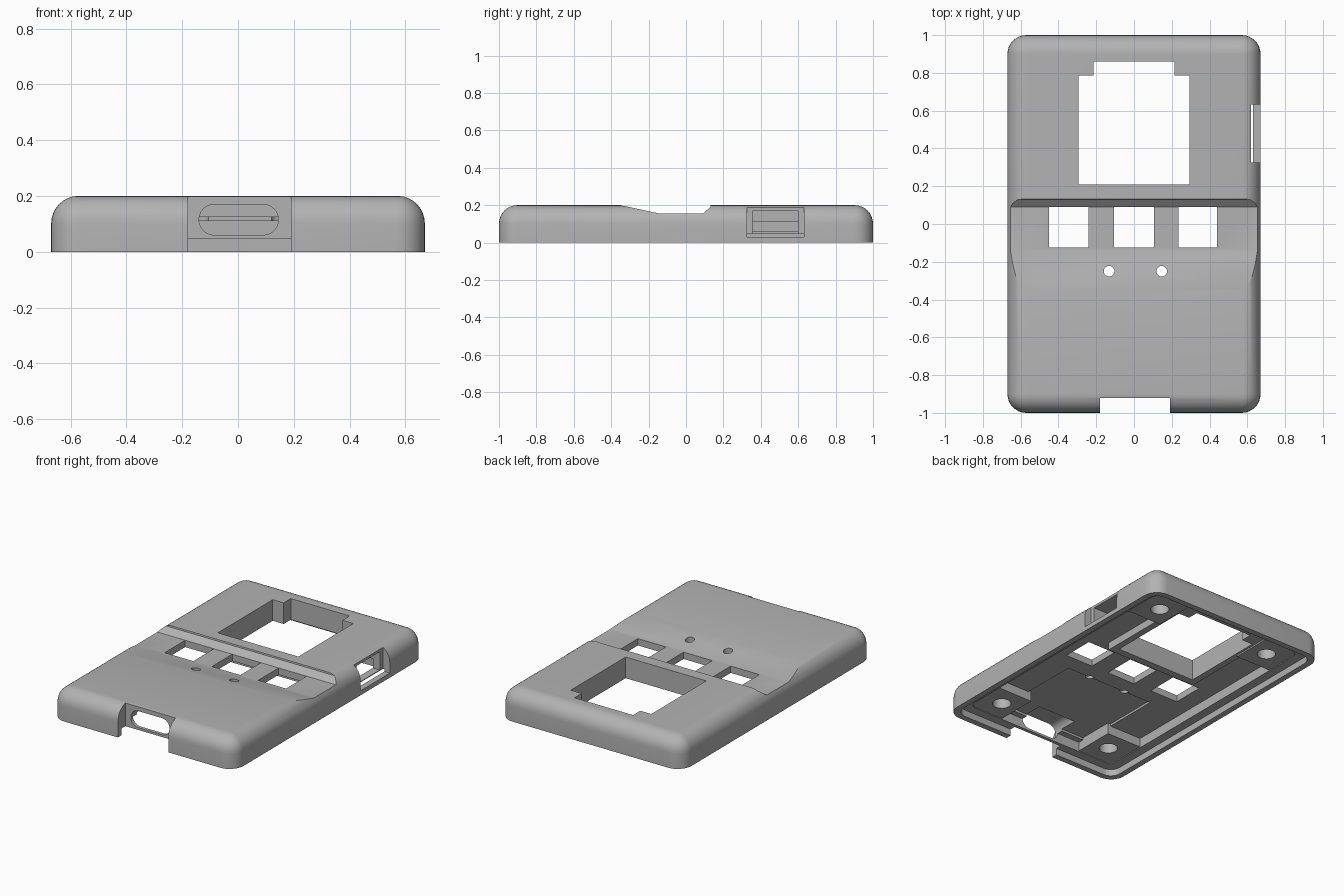
import bpy, bmesh, math
from mathutils import Vector

if "Cube" in bpy.data.objects:
    bpy.data.objects.remove(bpy.data.objects["Cube"])

mat = bpy.data.materials.new("matte grey plastic")
mat.use_nodes = True
grey = (0.45, 0.45, 0.45, 1)
mat.diffuse_color = grey
mat.node_tree.nodes["Principled BSDF"].inputs["Base Color"].default_value = grey


def loft(name, rings):
    """Closed solid skinned through rings of equal point count."""
    bm = bmesh.new()
    loops = [[bm.verts.new(p) for p in ring] for ring in rings]
    n = len(loops[0])
    for a, b in zip(loops, loops[1:]):
        for i in range(n):
            j = (i + 1) % n
            bm.faces.new((a[i], a[j], b[j], b[i]))
    bm.faces.new(loops[0][::-1])
    bm.faces.new(loops[-1])
    bmesh.ops.recalc_face_normals(bm, faces=bm.faces)
    mesh = bpy.data.meshes.new(name)
    bm.to_mesh(mesh)
    bm.free()
    mesh.materials.append(mat)
    obj = bpy.data.objects.new(name, mesh)
    bpy.context.collection.objects.link(obj)
    return obj


def round_rect(hx, hy, r, z, steps=8):
    ring = []
    for q, (sx, sy) in enumerate(((1, 1), (-1, 1), (-1, -1), (1, -1))):
        for k in range(steps + 1):
            a = math.pi / 2 * (q + k / steps)
            ring.append((sx * (hx - r) + r * math.cos(a), sy * (hy - r) + r * math.sin(a), z))
    return ring


def prism(name, points, depth):
    return loft(name, [points, [Vector(p) + Vector(depth) for p in points]])


def box(name, x, y, z):
    base = [(x[0], y[0], z[0]), (x[1], y[0], z[0]), (x[1], y[1], z[0]), (x[0], y[1], z[0])]
    return prism(name, base, (0, 0, z[1] - z[0]))


def disc(name, x, y, r, z, height):
    pts = [(x + r * math.cos(t * math.pi / 16), y + r * math.sin(t * math.pi / 16), z)
           for t in range(32)]
    return prism(name, pts, (0, 0, height))


def rounded_block(name, hx, hy, r, z0, z1):
    return loft(name, [round_rect(hx, hy, r, z0), round_rect(hx, hy, r, z1)])


# Outer body with rounded corners and a rounded top edge
W, L, H, R = 0.67, 1.0, 0.2, 0.1
rings = [round_rect(W, L, R, 0)]
for k in range(9):
    a = math.pi / 2 * k / 8
    inset = 0.097 * (1 - math.cos(a))
    rings.append(round_rect(W - inset, L - inset, R - inset, H - R + R * math.sin(a)))
shell = loft("case_shell", rings)


def combine(part, operation):
    mod = shell.modifiers.new(part.name, "BOOLEAN")
    mod.operation, mod.object, mod.solver = operation, part, "EXACT"
    bpy.context.view_layer.objects.active = shell
    bpy.ops.object.modifier_apply(modifier=mod.name)
    bpy.data.objects.remove(part)


def cut(part):
    combine(part, "DIFFERENCE")


def add(part):
    combine(part, "UNION")


# Hollow underside with a stepped lip around the rim
cut(rounded_block("lip_rebate", 0.63, 0.96, 0.07, -0.1, 0.045))
cut(rounded_block("cavity", 0.57, 0.9, 0.05, -0.1, 0.11))
cut(box("board_pocket", (-0.33, 0.33), (-0.86, -0.24), (0, 0.125)))

# Screen surround and four screw bosses
add(box("screen_surround", (-0.34, 0.34), (0.16, 0.93), (0.06, 0.13)))
for sx in (-1, 1):
    for sy in (-1, 1):
        add(box("screw_boss", sorted((sx * 0.31, sx * 0.6)),
                sorted((sy * 0.62, sy * 0.93)), (0.05, 0.13)))
        cut(disc("screw_hole", sx * 0.43, sy * 0.76, 0.057, -0.1, 0.25))

# Thumb trough across the top
trough = [(-0.583, 0.25), (-0.14, 0.155), (0.09, 0.155), (0.13, 0.19), (0.14, 0.25)]
cut(prism("trough", [(-1, y, z) for y, z in trough], (2, 0, 0)))

# Screen window with its upper tab
cut(box("screen_window", (-0.295, 0.295), (0.21, 0.785), (-0.1, 0.3)))
cut(box("screen_tab", (-0.215, 0.215), (0.7, 0.86), (-0.1, 0.3)))

# Button windows and indicator holes
for x in ((-0.45, -0.24), (-0.105, 0.105), (0.235, 0.44)):
    cut(box("button_window", x, (-0.125, 0.09), (-0.1, 0.3)))
for x in (-0.132, 0.147):
    cut(disc("indicator_hole", x, -0.25, 0.028, -0.1, 0.5))

# Front connector recess and its capsule opening
cut(box("front_recess", (-0.18, 0.19), (-1.1, -0.922), (-0.1, 0.3)))
capsule = []
for side, cx in ((1, 0.09), (-1, -0.085)):
    for k in range(13):
        a = -math.pi / 2 + math.pi * k / 12
        capsule.append((cx + side * 0.055 * math.cos(a), -1.1, 0.115 + side * 0.055 * math.sin(a)))
cut(prism("connector_slot", capsule, (0, 0.36, 0)))

# Side switch recess and opening
cut(box("side_recess", (0.62, 0.8), (0.325, 0.632), (0.03, 0.19)))
cut(box("side_opening", (0.5, 0.8), (0.355, 0.6), (0.05, 0.17)))

bpy.ops.object.select_all(action="DESELECT")
shell.select_set(True)
bpy.context.view_layer.objects.active = shell
bpy.ops.object.shade_smooth_by_angle(angle=math.radians(30))
